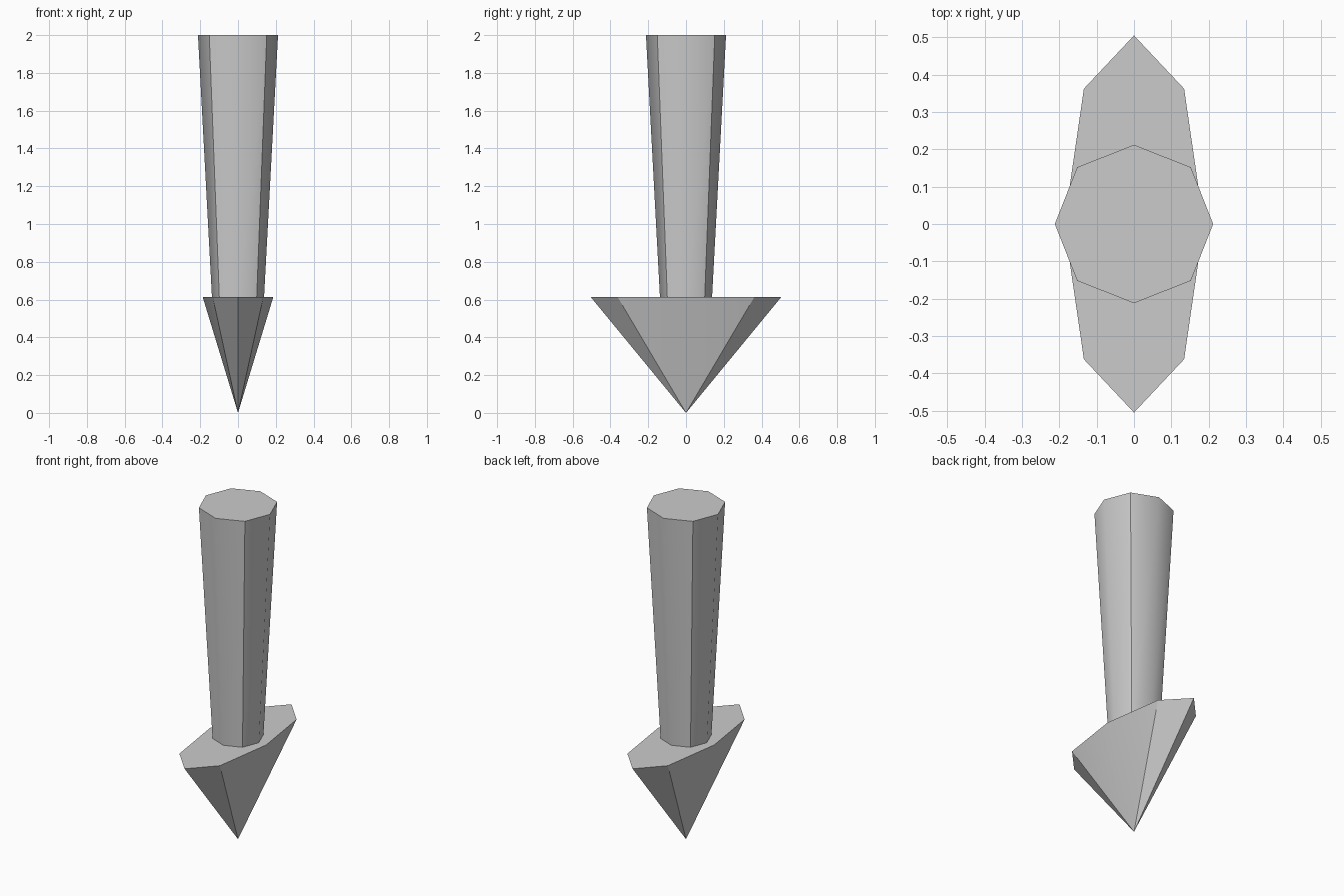
import bpy, bmesh
from math import cos, sin, pi, radians

if "Cube" in bpy.data.objects:
    bpy.data.objects.remove(bpy.data.objects["Cube"])


def octagon(bm, rx, ry, z, corner=1.0):
    ring = []
    for i in range(8):
        a = i * pi / 4
        k = corner if i % 2 else 1.0
        ring.append(bm.verts.new((rx * k * cos(a), ry * k * sin(a), z)))
    return ring


def finish(bm, name, angle):
    bmesh.ops.recalc_face_normals(bm, faces=bm.faces[:])
    mesh = bpy.data.meshes.new(name)
    bm.to_mesh(mesh)
    bm.free()
    obj = bpy.data.objects.new(name, mesh)
    bpy.context.collection.objects.link(obj)
    bpy.ops.object.select_all(action='DESELECT')
    obj.select_set(True)
    bpy.context.view_layer.objects.active = obj
    bpy.ops.object.shade_smooth_by_angle(angle=radians(angle))
    return obj


# Tapered eight-sided shaft
bm = bmesh.new()
low = octagon(bm, 0.138, 0.138, 0.614, 1.015)
high = octagon(bm, 0.212, 0.212, 2.0, 1.015)
for i in range(8):
    j = (i + 1) % 8
    bm.faces.new((low[i], low[j], high[j], high[i]))
bm.faces.new(low)
bm.faces.new(high)
finish(bm, "arrow_shaft", 45)

# Flattened pointed head
bm = bmesh.new()
rim = octagon(bm, 0.187, 0.505, 0.614, 1.015)
tip = bm.verts.new((0, 0, 0))
for i in range(8):
    bm.faces.new((rim[i], tip, rim[(i + 1) % 8]))
bm.faces.new(rim)
finish(bm, "arrow_head", 22)
